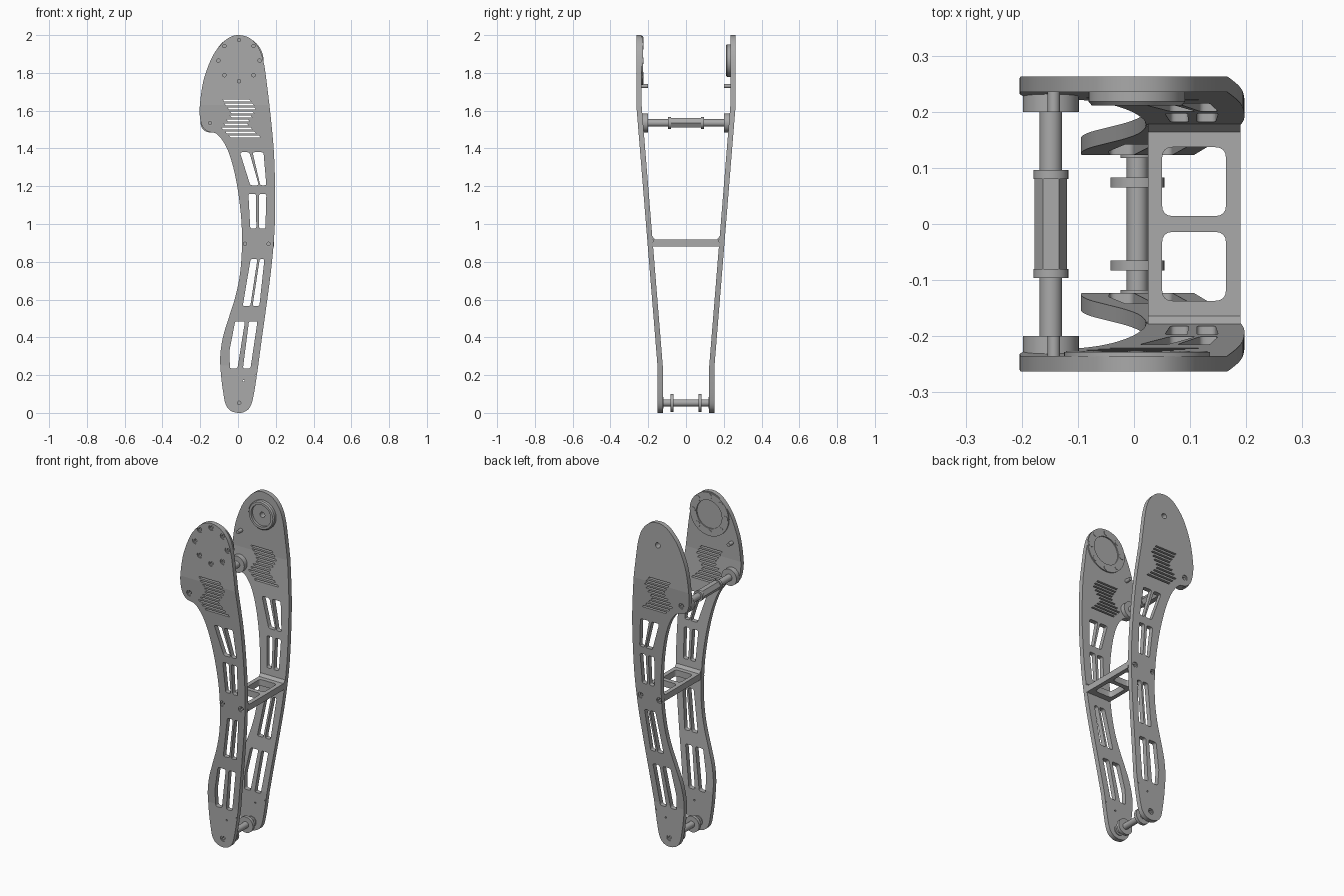
import bpy, bmesh, math
from mathutils import Vector, Matrix

if "Cube" in bpy.data.objects:
    bpy.data.objects.remove(bpy.data.objects["Cube"])

metal = bpy.data.materials.new("grey_metal")
metal.diffuse_color = (0.40, 0.40, 0.40, 1)
metal.use_nodes = True
metal.node_tree.nodes["Principled BSDF"].inputs["Base Color"].default_value = metal.diffuse_color
THICK = 0.028
LOW, HIGH = 0.25, 1.63      # heights where the plates bend


def outer(z):
    """Distance of a plate's outer face from the middle at height z."""
    t = min(1, max(0, (z - LOW) / (HIGH - LOW)))
    return 0.151 + t * 0.112


def finish(name, bm, flat_y=False):
    bmesh.ops.remove_doubles(bm, verts=bm.verts, dist=1e-5)
    bmesh.ops.recalc_face_normals(bm, faces=bm.faces)
    bm.normal_update()
    for f in bm.faces:
        f.smooth = not (flat_y and abs(f.normal.y) > 0.9)
    for e in bm.edges:
        e.smooth = len(e.link_faces) == 2 and e.calc_face_angle(0) < math.radians(30)
    me = bpy.data.meshes.new(name)
    bm.to_mesh(me)
    bm.free()
    me.materials.append(metal)
    ob = bpy.data.objects.new(name, me)
    bpy.context.collection.objects.link(ob)
    return ob


def lathe(name, x, z, profile, steps=32):
    """Revolve a closed (radius, y) profile around the y axis through x, z."""
    bm = bmesh.new()
    vs = [bm.verts.new((x + r, y, z)) for r, y in profile]
    es = [bm.edges.new((vs[i], vs[(i + 1) % len(vs)])) for i in range(len(vs))
          if profile[i][0] + profile[(i + 1) % len(vs)][0] > 0]
    bmesh.ops.spin(bm, geom=vs + es, cent=(x, 0, z), axis=(0, 1, 0),
                   angle=2 * math.pi, steps=steps, use_merge=False)
    bmesh.ops.remove_doubles(bm, verts=bm.verts, dist=1e-5)
    return finish(name, bm)


def rod(name, x, z, r, y0, y1, steps=32):
    return lathe(name, x, z, [(0, y0), (r, y0), (r, y1), (0, y1)], steps)


def circle(x, z, r, n=24):
    return [(x + r * math.cos(i * math.tau / n), z + r * math.sin(i * math.tau / n))
            for i in range(n)]


def rounded(pts, r):
    """Round the corners of a polygon."""
    out = []
    for i, p in enumerate(pts):
        p, a, b = Vector(p), Vector(pts[i - 1]), Vector(pts[(i + 1) % len(pts)])
        s = p + (a - p).normalized() * r
        e = p + (b - p).normalized() * r
        for k in range(5):
            t = k / 4
            out.append(tuple(s * (1 - t) ** 2 + p * 2 * t * (1 - t) + e * t * t))
    return out


def smooth_loop(pts, n=5):
    """Closed Catmull-Rom curve through the points."""
    out, m = [], len(pts)
    for i in range(m):
        a, b, c, d = (Vector(pts[(i + k) % m]) for k in (-1, 0, 1, 2))
        for k in range(n):
            t = k / n
            out.append(tuple(0.5 * (2 * b + (c - a) * t + (2 * a - 5 * b + 4 * c - d) * t * t
                                    + (3 * b - a - 3 * c + d) * t ** 3)))
    return out


def filled(loops, thick):
    """Bmesh of a flat sheet in local xy with holes and a thickness along z."""
    cu = bpy.data.curves.new("sheet", 'CURVE')
    cu.dimensions, cu.fill_mode, cu.extrude = '2D', 'BOTH', thick / 2
    for loop in loops:
        sp = cu.splines.new('POLY')
        sp.points.add(len(loop) - 1)
        for p, co in zip(sp.points, loop):
            p.co = (co[0], co[1], 0, 1)
        sp.use_cyclic_u = True
    ob = bpy.data.objects.new("sheet", cu)
    bpy.context.collection.objects.link(ob)
    bpy.context.view_layer.update()
    me = bpy.data.meshes.new_from_object(ob.evaluated_get(bpy.context.evaluated_depsgraph_get()))
    bm = bmesh.new()
    bm.from_mesh(me)
    bpy.data.objects.remove(ob)
    bpy.data.meshes.remove(me)
    bmesh.ops.remove_doubles(bm, verts=bm.verts, dist=1e-5)
    return bm


# Side plate outline (x, z)
outline = smooth_loop([
    (0, 2), (.06, 1.985), (.108, 1.935), (.135, 1.86), (.153, 1.74), (.175, 1.55), (.19, 1.38),
    (.196, 1.2), (.195, 1), (.18, .8), (.155, .6), (.127, .4), (.1, .2), (.08, .08), (.063, .03),
    (.035, .006), (0, 0), (-.04, .012), (-.065, .045), (-.077, .1), (-.09, .2), (-.094, .3),
    (-.08, .4), (-.05, .5), (-.018, .6), (.005, .7), (.017, .8), (.021, .9), (.019, 1), (.01, 1.1),
    (-.004, 1.2), (-.025, 1.3), (-.05, 1.38), (-.077, 1.435), (-.115, 1.478), (-.16, 1.49),
    (-.19, 1.52), (-.203, 1.58), (-.2, 1.65), (-.185, 1.75), (-.16, 1.83), (-.128, 1.9),
    (-.09, 1.95), (-.05, 1.985)])

# Slanted windows: top z, bottom z, top left/right x, bottom left/right x
windows = [(1.38, 1.205, .01, .06, .065, .11), (1.38, 1.205, .077, .135, .118, .15),
           (1.16, .975, .055, .095, .065, .097), (1.16, .975, .112, .15, .112, .145),
           (.815, .565, .067, .103, .025, .065), (.815, .565, .115, .14, .077, .113),
           (.485, .235, -.015, .037, -.045, -.003), (.485, .235, .058, .103, .026, .066)]
holes = [rounded([(a, t), (b, t), (d, l), (c, l)], .011) for t, l, a, b, c, d in windows]
holes[6] = rounded([(-.015, .485), (.037, .485), (-.003, .235), (-.043, .235), (-.045, .33)], .011)

# Zigzag vent slots: left and right x of each row
vents = [(-.08, .07), (-.07, .085), (-.055, .095), (-.042, .085), (-.042, .075),
         (-.06, .06), (-.075, .055), (-.088, .075), (-.068, .095), (-.048, .118)]
for i, (a, b) in enumerate(vents):
    z = 1.653 - i * .021
    holes.append([(a, z + .005), (b - .008, z + .005), (b, z - .005), (a + .008, z - .005)])

HUB = (.005, 1.865)
ROD = (-.148, 1.535)
AXLE = (.006, .053)
screws = [ROD, (.037, .895), (.162, .895), AXLE]
bolts = [(HUB[0] + .109 * math.cos(i * math.tau / 8), HUB[1] + .109 * math.sin(i * math.tau / 8))
         for i in range(8)]
pins = [circle(.03, .17, .005, 10), circle(.095, .2, .004, 10)]

for side, label in ((-1, "front"), (1, "rear")):
    # Bent side plate with its openings
    fittings = screws + (bolts if side < 0 else [])
    loops = [outline] + holes + pins + [circle(x, z, .017) for x, z in fittings]
    if side > 0:
        loops.append(circle(*HUB, .016))
    bm = filled(loops, THICK)
    for h in (LOW, HIGH):
        bmesh.ops.bisect_plane(bm, geom=bm.verts[:] + bm.edges[:] + bm.faces[:],
                               plane_co=(0, h, 0), plane_no=(0, 1, 0))
    for v in bm.verts:
        x, z, w = v.co
        v.co = (x, side * (outer(z) + w - THICK / 2), z)
    finish(label + "_side_plate", bm, True)

    # Socket screws sunk into the plate
    for x, z in fittings:
        back = .037 if (x, z) in bolts else .027
        prof = [(0, .016), (.009, .016), (.009, .006), (.0172, .006), (.0172, back), (0, back)]
        lathe(label + "_screw", x, z, [(r, side * (outer(z) - d)) for r, d in prof], 20)

    # Stop pin, rod end disc and axle collar
    rod(label + "_stop_pin", -.143, 1.73, .011, side * .24, side * .2, 20)
    rod(label + "_rod_disc", *ROD, .05, side * .235, side * .2)
    rod(label + "_sleeve_collar", *ROD, .031, side * .08, side * .096)
    rod(label + "_axle_collar", *AXLE, .048, side * .065, side * .083)
    rod(label + "_axle_washer", *AXLE, .03, side * .128, side * .118)

# Bolted ring on the front plate, dish on the rear plate
lathe("bolt_ring", *HUB, [(.085, -.236), (.13, -.236), (.13, -.228), (.085, -.228)], 48)
lathe("hub_dish", *HUB, [(.016, .236), (.086, .236), (.086, .218), (.08, .211), (.066, .211),
                         (.066, .226), (.016, .226)], 48)

# Upper cross rod with hexagonal sleeve, lower axle
rod("upper_rod", *ROD, .02, -.23, .23)
rod("rod_sleeve", *ROD, .029, -.085, .085, 6)
rod("lower_axle", *AXLE, .019, -.13, .13)

# Cross brace with two rounded windows
frame = [[(.025, -.176), (.19, -.176), (.19, .176), (.025, .176)]]
for s in (-1, 1):
    frame.append(rounded([(.05, s * .014), (.164, s * .014), (.164, s * .137), (.05, s * .137)], .02))
bm = filled(frame, .038)
bmesh.ops.translate(bm, verts=bm.verts, vec=(0, 0, .899))
finish("cross_brace", bm)

# Small fillets where the brace meets the plates
for s in (-1, 1):
    bm = bmesh.new()
    tri = [bm.verts.new((.025, s * y, z)) for y, z in ((.163, .917), (.178, .917), (.178, .935))]
    face = bm.faces.new(tri)
    new = bmesh.ops.extrude_face_region(bm, geom=[face])["geom"]
    bmesh.ops.translate(bm, verts=[g for g in new if isinstance(g, bmesh.types.BMVert)],
                        vec=(.165, 0, 0))
    finish("brace_fillet", bm)
